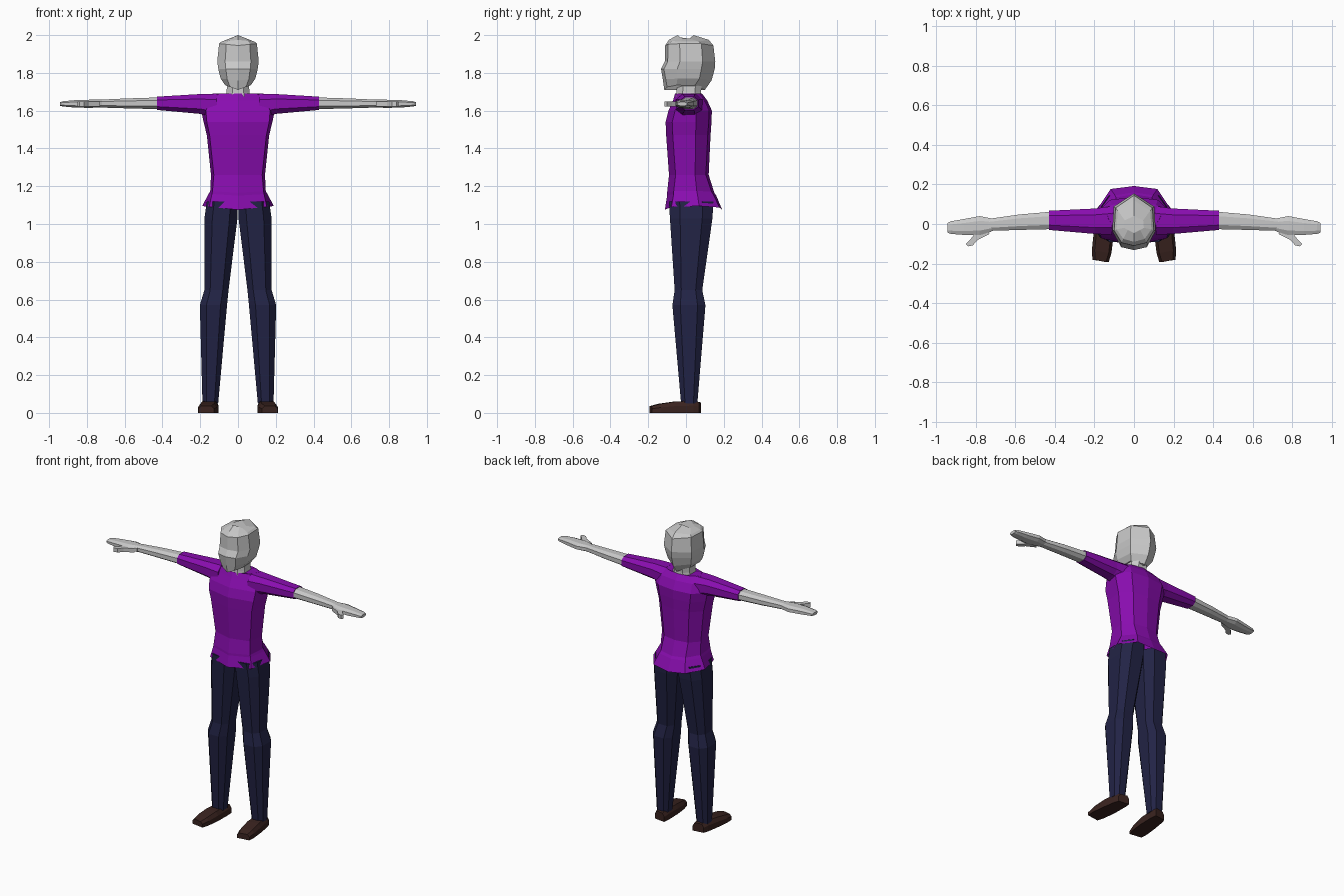
import bpy, bmesh


def material(name, rgb):
    m = bpy.data.materials.new(name)
    m.diffuse_color = (*rgb, 1)
    return m


SKIN = material("pale grey skin", (0.58, 0.58, 0.58))
SHIRT = material("purple cloth", (0.25, 0.004, 0.43))
DENIM = material("dark navy cloth", (0.016, 0.017, 0.06))
LEATHER = material("dark brown leather", (0.042, 0.017, 0.014))


def loft(name, rings, mat, start=True, end=True, mirror=False):
    """Skin a list of equal-length point rings, with optional end caps."""
    bm = bmesh.new()
    rows = [[bm.verts.new(p) for p in r] for r in rings]
    n = len(rows[0])
    for a, b in zip(rows, rows[1:]):
        for i in range(n):
            j = (i + 1) % n
            bm.faces.new((a[i], a[j], b[j], b[i]))
    if start:
        bm.faces.new(rows[0][::-1])
    if end:
        bm.faces.new(rows[-1])
    bmesh.ops.recalc_face_normals(bm, faces=bm.faces)
    me = bpy.data.meshes.new(name)
    bm.to_mesh(me)
    bm.free()
    me.materials.append(mat)
    ob = bpy.data.objects.new(name, me)
    bpy.context.collection.objects.link(ob)
    if mirror:
        ob.modifiers.new("Mirror", 'MIRROR')
    return ob


def sym(half, z, lift=0):
    """Left-right symmetric ring from a half outline; lift raises the sides."""
    w = max(x for x, y in half)
    full = half + [(-x, y) for x, y in half[-2:0:-1]]
    return [(x, y, z + lift * abs(x) / w) for x, y in full]


def octagon(a0, a1, b0, b1, c=0.25):
    """Rectangle with chamfered corners, in any plane."""
    p, q = (a1 - a0) * c, (b1 - b0) * c
    return [(a0 + p, b0), (a1 - p, b0), (a1, b0 + q), (a1, b1 - q),
            (a1 - p, b1), (a0 + p, b1), (a0, b1 - q), (a0, b0 + q)]


# Head: ridged down the middle, peaked crown
def head_ring(z, w, yf, yb, lift):
    d = yb - yf
    return sym([(0, yf), (0.62 * w, yf + 0.015), (w, yf + 0.3 * d),
                (0.93 * w, yb - 0.25 * d), (0, yb)], z, lift)


loft("head", [head_ring(*r) for r in (
    (1.71, 0.068, -0.115, 0.10, 0.025),
    (1.76, 0.092, -0.122, 0.135, 0.01),
    (1.82, 0.104, -0.132, 0.152, 0),
    (1.86, 0.110, -0.112, 0.155, 0),
    (1.945, 0.10, -0.11, 0.145, 0.01),
    (1.975, 0.088, -0.09, 0.12, -0.01),
    (2.0, 0.05, -0.045, 0.04, -0.02))], SKIN)

# Neck
loft("neck", [[(x, y, z) for x, y in octagon(-w, w, y0, y1)] for z, w, y0, y1 in (
    (1.64, 0.07, -0.055, 0.085), (1.70, 0.06, -0.05, 0.08),
    (1.77, 0.058, -0.045, 0.085))], SKIN)


# Shirt body: flared hem, waist, chest, shoulders, dipped collar
def body_ring(z, w, front_w, yf, yb, lift=0):
    return sym([(0, yf), (front_w, yf + 0.035), (w, 0.045 + 0.3 * (yb - 0.11)),
                (0.62 * w, yb - 0.015), (0, yb)], z, lift)


loft("shirt_body", [body_ring(*r) for r in (
    (1.075, 0.19, 0.152, -0.112, 0.192, 0.02),
    (1.15, 0.155, 0.138, -0.10, 0.16, 0.01),
    (1.165, 0.147, 0.135, -0.10, 0.15, 0.01),
    (1.26, 0.143, 0.128, -0.09, 0.12),
    (1.47, 0.165, 0.15, -0.105, 0.13),
    (1.54, 0.182, 0.165, -0.108, 0.135),
    (1.60, 0.195, 0.17, -0.093, 0.137),
    (1.655, 0.18, 0.145, -0.068, 0.112),
    (1.69, 0.135, 0.10, -0.058, 0.085),
    (1.672, 0.07, 0.06, -0.055, 0.082, 0.015))], SHIRT, start=False)


# Arms: rings along x, as (x, y range, z range)
def arm(name, rings, mat, c=0.25):
    loft(name, [[(x, y, z) for y, z in octagon(y0, y1, z0, z1, c)]
                for x, y0, y1, z0, z1 in rings], mat, mirror=True)


arm("sleeve", ((0.11, -0.055, 0.09, 1.56, 1.69),
               (0.20, -0.05, 0.078, 1.583, 1.688),
               (0.43, -0.03, 0.067, 1.604, 1.674)), SHIRT)
arm("forearm", ((0.42, -0.026, 0.062, 1.608, 1.67),
                (0.58, -0.03, 0.048, 1.612, 1.665),
                (0.74, -0.035, 0.025, 1.617, 1.658)), SKIN)
arm("hand", ((0.72, -0.038, 0.028, 1.617, 1.658),
             (0.78, -0.058, 0.04, 1.615, 1.658),
             (0.86, -0.055, 0.025, 1.616, 1.656),
             (0.925, -0.05, 0.014, 1.622, 1.65),
             (0.942, -0.044, 0.006, 1.626, 1.645)), SKIN)

# Thumb: flat outline extruded upward
thumb = [(0.74, -0.035), (0.73, -0.05), (0.79, -0.08), (0.815, -0.108),
         (0.84, -0.113), (0.85, -0.10), (0.825, -0.075), (0.80, -0.045)]
loft("thumb", [[(x, y, z) for x, y in thumb] for z in (1.622, 1.648)],
     SKIN, mirror=True)

# Trouser legs: rings as (z, x range, y range)
loft("trouser_leg", [[(x, y, z) for x, y in octagon(x0, x1, y0, y1, 0.24)]
                     for z, x0, x1, y0, y1 in (
    (0.05, 0.105, 0.188, -0.026, 0.06),
    (0.57, 0.058, 0.202, -0.072, 0.103),
    (0.65, 0.05, 0.178, -0.06, 0.086),
    (1.03, 0.003, 0.178, -0.085, 0.14),
    (1.12, 0.0, 0.165, -0.09, 0.145))], DENIM, mirror=True)


# Shoes: toes turned outward, rings from heel to toe
def shoe_ring(y, x0, x1, top, skew):
    s = skew
    return [(x0, y - s, 0), (x1, y + s, 0), (x1, y + s, top * 0.6),
            (x1 - 0.014, y + s, top), (x0 + 0.014, y - s, top), (x0, y - s, top * 0.6)]


loft("shoe", [shoe_ring(*r) for r in (
    (0.075, 0.105, 0.18, 0.055, -0.005),
    (0.04, 0.102, 0.19, 0.064, 0),
    (-0.06, 0.104, 0.205, 0.06, 0.005),
    (-0.14, 0.114, 0.213, 0.048, 0.007),
    (-0.187, 0.128, 0.21, 0.036, 0.006))], LEATHER, mirror=True)
